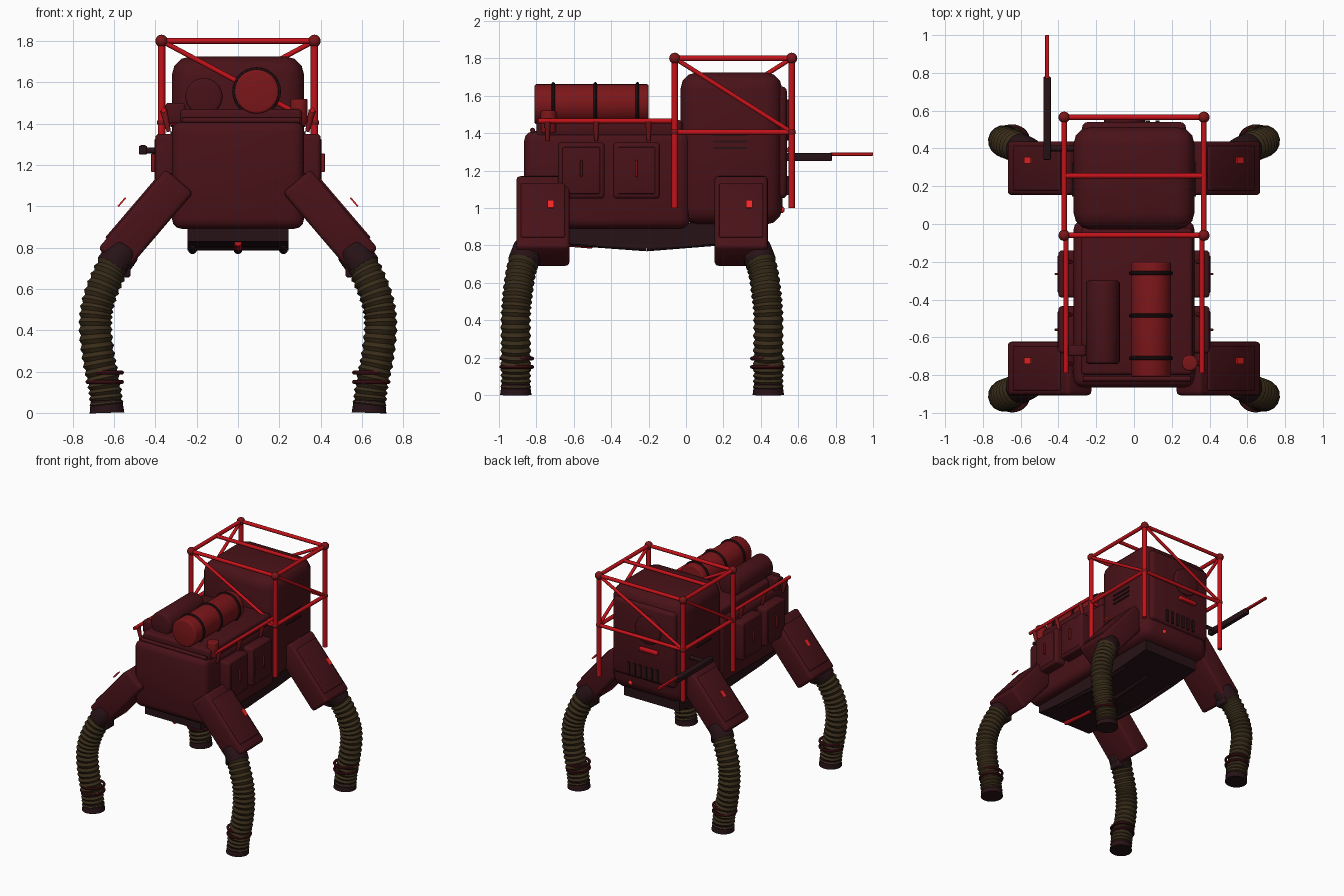
import bpy, bmesh, math
from mathutils import Vector, Matrix

if "Cube" in bpy.data.objects:
    bpy.data.objects.remove(bpy.data.objects["Cube"])


def mat(name, *rgb):
    m = bpy.data.materials.new(name)
    m.diffuse_color = (*rgb, 1)
    m.use_nodes = True
    m.node_tree.nodes["Principled BSDF"].inputs["Base Color"].default_value = m.diffuse_color
    return m


BODY = mat("dark_red", 0.065, 0.006, 0.009)
TANK = mat("mid_red", 0.2, 0.008, 0.01)
TUBE = mat("bright_red", 0.55, 0.006, 0.01)
LAMP = mat("lamp_red", 0.9, 0.02, 0.02)
DARK = mat("near_black", 0.02, 0.006, 0.008)
HOSE = mat("hose_brown", 0.04, 0.025, 0.01)


def finish(bm, name, m):
    me = bpy.data.meshes.new(name)
    bmesh.ops.recalc_face_normals(bm, faces=bm.faces)
    bm.to_mesh(me)
    bm.free()
    ob = bpy.data.objects.new(name, me)
    bpy.context.collection.objects.link(ob)
    me.materials.append(m)
    return ob


def box(name, c, s, m, bev=0.0, seg=3, ry=0.0):
    bm = bmesh.new()
    bmesh.ops.create_cube(bm, size=1, matrix=Matrix.Diagonal((*s, 1)))
    if bev:
        bmesh.ops.bevel(bm, geom=bm.edges[:], offset=bev, segments=seg, profile=0.5, affect='EDGES')
    bm.transform(Matrix.Translation(c) @ Matrix.Rotation(ry, 4, 'Y'))
    return finish(bm, name, m)


def span(name, x, y, z, m, bev=0.0, seg=3):
    c = [(a + b) / 2 for a, b in (x, y, z)]
    return box(name, c, [b - a for a, b in (x, y, z)], m, bev, seg)


def rod(name, a, b, r, m, n=12, r2=None, bev=0.0):
    a, b = Vector(a), Vector(b)
    bm = bmesh.new()
    bmesh.ops.create_cone(bm, cap_ends=True, segments=n, radius1=r,
                          radius2=r if r2 is None else r2, depth=(b - a).length)
    if bev:
        rim = [e for e in bm.edges if any(len(f.verts) > 4 for f in e.link_faces)]
        bmesh.ops.bevel(bm, geom=rim, offset=bev, segments=3, profile=0.5, affect='EDGES')
    bm.transform(Matrix.Translation((a + b) / 2) @ (b - a).to_track_quat('Z', 'Y').to_matrix().to_4x4())
    return finish(bm, name, m)


def ball(name, c, r, m):
    bm = bmesh.new()
    bmesh.ops.create_uvsphere(bm, u_segments=16, v_segments=10, radius=r, matrix=Matrix.Translation(c))
    return finish(bm, name, m)


def ring(name, c, R, r, m, rot=(0, 0, 0)):
    bpy.ops.mesh.primitive_torus_add(location=c, rotation=rot, major_radius=R, minor_radius=r,
                                     major_segments=28, minor_segments=8)
    bpy.context.object.name = name
    bpy.context.object.data.materials.append(m)


def smooth_path(pts, n):
    """Catmull-Rom samples through pts."""
    p = [Vector(q) for q in pts]
    p = [2 * p[0] - p[1]] + p + [2 * p[-1] - p[-2]]
    out = []
    for i in range(n + 1):
        u = i / n * (len(p) - 3)
        k = min(int(u), len(p) - 4)
        t = u - k
        a, b, c, d = p[k:k + 4]
        out.append(0.5 * (2 * b + (c - a) * t + (2 * a - 5 * b + 4 * c - d) * t * t
                          + (3 * b - a - 3 * c + d) * t ** 3))
    return out


def ribbed_hose(name, pts, r, m):
    path = smooth_path(pts, 88)
    cu = bpy.data.curves.new(name, 'CURVE')
    cu.dimensions = '3D'
    cu.bevel_depth, cu.bevel_resolution, cu.use_fill_caps = r, 6, True
    sp = cu.splines.new('POLY')
    sp.points.add(len(path) - 1)
    for i, (q, v) in enumerate(zip(sp.points, path)):
        q.co = (*v, 1)
        q.radius = (0.9, 0.97, 1.04, 0.97)[i % 4]
    ob = bpy.data.objects.new(name, cu)
    bpy.context.collection.objects.link(ob)
    cu.materials.append(m)
    bpy.ops.object.select_all(action='DESELECT')
    ob.select_set(True)
    bpy.context.view_layer.objects.active = ob
    bpy.ops.object.convert(target='MESH')


# Main hull, rear tower, deck
span("front_hull", (-0.32, 0.32), (-0.865, 0.02), (0.89, 1.41), BODY, 0.05)
span("rear_tower", (-0.32, 0.32), (-0.03, 0.515), (0.91, 1.725), BODY, 0.09)
span("deck_plate", (-0.28, 0.31), (-0.8, -0.02), (1.38, 1.47), BODY, 0.02)
rod("deck_front_bar", (-0.27, -0.82, 1.415), (0.3, -0.82, 1.415), 0.014, BODY)

# Belly prism and keels
prof = [(-0.82, 0.92), (-0.82, 0.83), (-0.6, 0.805), (-0.21, 0.785), (0.15, 0.805), (0.43, 0.83), (0.43, 0.92)]
bm = bmesh.new()
f = bm.faces.new([bm.verts.new((-0.245, y, z)) for y, z in prof])
ext = bmesh.ops.extrude_face_region(bm, geom=[f])
bmesh.ops.translate(bm, vec=(0.49, 0, 0), verts=[v for v in ext["geom"] if isinstance(v, bmesh.types.BMVert)])
finish(bm, "belly", DARK)
for x in (-0.22, 0, 0.22):
    for y in (-0.62, 0.17):
        rod("keel_rail", (x, y, 0.82), (x, -0.21, 0.79), 0.022, DARK)
rod("belly_pipe", (0, -0.8, 0.825), (0, -0.5, 0.8), 0.018, TUBE)

# Tanks with straps and deck fittings
rod("large_tank", (0.09, -0.81, 1.555), (0.09, -0.2, 1.555), 0.107, TANK, 32, bev=0.012)
for y in (-0.71, -0.485, -0.26):
    ring("tank_strap", (0.09, y, 1.555), 0.108, 0.01, DARK, (math.pi / 2, 0, 0))
rod("small_tank", (-0.165, -0.74, 1.53), (-0.165, -0.3, 1.53), 0.09, BODY, 32, bev=0.015)
rod("deck_canister", (0.295, -0.735, 1.4), (0.295, -0.735, 1.52), 0.042, TANK, 20, bev=0.008)
span("deck_box", (-0.35, -0.255), (-0.7, -0.64), (1.4, 1.5), BODY, 0.012)

# Antenna at the left
span("antenna_base", (-0.48, -0.44), (0.34, 0.78), (1.25, 1.293), DARK, 0.006)
span("antenna_tip", (-0.471, -0.449), (0.77, 1.0), (1.278, 1.296), TUBE, 0.004)
rod("antenna_mount", (-0.46, 0.4, 1.27), (-0.3, 0.4, 1.27), 0.015, DARK)

# Rear panel: hatch, grab handle, vents
span("rear_panel", (-0.275, 0.275), (0.46, 0.54), (1.05, 1.65), BODY, 0.03)
rod("rear_hatch", (-0.05, 0.53, 1.47), (-0.05, 0.56, 1.47), 0.11, BODY, 32, bev=0.01)
box("rear_handle", (-0.06, 0.555, 1.31), (0.16, 0.03, 0.03), TUBE, 0.008)
for i in range(6):
    box("rear_vent", (-0.125 + i * 0.05, 0.54, 1.12), (0.022, 0.015, 0.1), DARK)
ball("rear_lamp", (0.13, 0.51, 0.99), 0.018, LAMP)

# Roll cage
X, F, B, T, M = 0.37, -0.06, 0.565, 1.8, 1.405
for s in (-1, 1):
    for y in (F, B):
        rod("cage_post", (s * X, y, 1.0), (s * X, y, T), 0.018, TUBE)
        ball("cage_corner", (s * X, y, T), 0.03, TANK)
        ball("cage_joint", (s * X, y, M), 0.022, TANK)
    for z in (T, M):
        rod("cage_side_bar", (s * X, F, z), (s * X, B, z), 0.015, TUBE)
    a, b = (F, B) if s > 0 else (B, F)
    rod("cage_side_brace", (s * X, a, T), (s * X, b, M), 0.012, TUBE)
for y, z in ((F, T), (B, T), (F, M), (B, M), (0.255, T)):
    rod("cage_cross_bar", (-X, y, z), (X, y, z), 0.014, TUBE)
rod("cage_front_brace", (-X, F, T), (X, F, M), 0.012, TUBE)
rod("cage_rear_brace", (X, B, T), (-X, B, M), 0.012, TUBE)

# Side cases, rails and vents
for s in (-1, 1):
    for y in (-0.56, -0.265):
        box("side_case", (s * 0.35, y, 1.2), (0.1, 0.25, 0.3), BODY, 0.018)
        box("case_lid", (s * 0.396, y, 1.2), (0.016, 0.2, 0.25), BODY, 0.006)
        box("case_handle", (s * 0.41, y, 1.21), (0.02, 0.012, 0.09), TANK, 0.004)
    rod("deck_rail", (s * 0.36, -0.79, 1.465), (s * 0.36, -0.06, 1.465), 0.013, TUBE)
    for y in (-0.74, -0.48, -0.2):
        rod("rail_stay", (s * 0.335, y, 1.36), (s * 0.36, y, 1.465), 0.01, TANK, r2=0.018)
    for z in (1.39, 1.355, 1.32):
        box("tower_vent", (s * 0.32, 0.235, z), (0.014, 0.18, 0.012), DARK)

# Four legs: armoured thigh, knee, ribbed hose, foot
TILT = math.radians(40.5)
for s in (-1, 1):
    for e, yc in ((-1, -0.765), (1, 0.295)):
        rot = -TILT * s
        n = Vector((s * math.cos(TILT), 0, math.sin(TILT)))
        c = Vector((s * 0.447, yc, 0.93))
        box("thigh", c, (0.175, 0.285, 0.505), BODY, 0.022, ry=rot)
        box("thigh_cover", c + n * 0.086, (0.02, 0.235, 0.38), BODY, 0.008, ry=rot)
        box("thigh_lamp", (s * 0.562, yc + 0.042, 1.02), (0.008, 0.035, 0.055), LAMP, ry=rot)
        rod("shoulder", (s * 0.25, yc, 1.06), (s * 0.365, yc, 1.06), 0.1, BODY, 28, bev=0.015)

        def at(x, dy, z):
            return (s * x, yc + e * dy, z)
        box("knee_bracket", at(0.55, 0.09, 0.71), (0.06, 0.1, 0.11), DARK, 0.012)
        rod("knee", at(0.55, 0.075, 0.79), at(0.615, 0.11, 0.7), 0.082, DARK, 24, bev=0.012)
        ribbed_hose("leg_hose", [at(0.565, 0.08, 0.77), at(0.625, 0.115, 0.67), at(0.675, 0.135, 0.54),
                                 at(0.69, 0.145, 0.42), at(0.675, 0.145, 0.27), at(0.648, 0.145, 0.14),
                                 at(0.635, 0.145, 0.03)], 0.08, HOSE)
        rod("foot", at(0.634, 0.145, 0), at(0.636, 0.145, 0.06), 0.084, DARK, 28, 0.076)
        for z in (0.15, 0.195):
            ring("ankle_ring", at(0.645, 0.14, z), 0.083, 0.01, BODY)

# Smooth curved surfaces, keep hard edges
bpy.ops.object.select_all(action='SELECT')
bpy.context.view_layer.objects.active = bpy.context.selected_objects[0]
bpy.ops.object.shade_smooth_by_angle(angle=math.radians(35))
